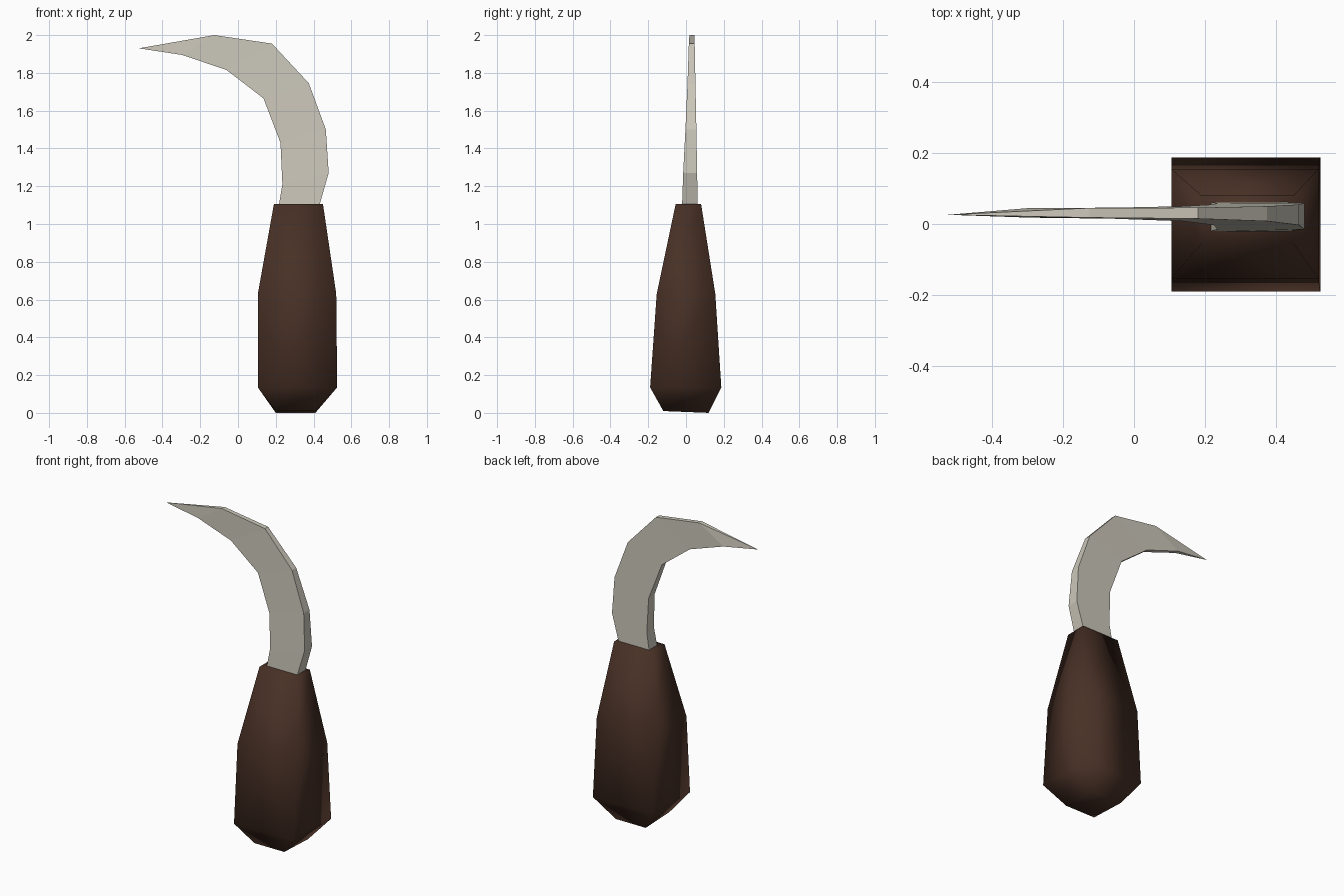
import bpy
import bmesh

cube = bpy.data.objects.get("Cube")
if cube:
    bpy.data.objects.remove(cube)


def make_material(name, rgb, roughness):
    mat = bpy.data.materials.new(name)
    mat.use_nodes = True
    mat.diffuse_color = (*rgb, 1)
    bsdf = mat.node_tree.nodes["Principled BSDF"]
    bsdf.inputs["Base Color"].default_value = (*rgb, 1)
    bsdf.inputs["Roughness"].default_value = roughness
    return mat


def loft(name, rings, mat, smooth, tip=None):
    """Skin a stack of four-cornered rings, capped or closed to a tip."""
    bm = bmesh.new()
    loops = [[bm.verts.new(p) for p in ring] for ring in rings]
    for low, high in zip(loops, loops[1:]):
        for i in range(4):
            j = (i + 1) % 4
            bm.faces.new((low[i], low[j], high[j], high[i]))
    bm.faces.new(loops[0][::-1])
    if tip:
        point = bm.verts.new(tip)
        for i in range(4):
            bm.faces.new((loops[-1][i], loops[-1][(i + 1) % 4], point))
    else:
        bm.faces.new(loops[-1])
    bmesh.ops.recalc_face_normals(bm, faces=bm.faces)
    for face in bm.faces:
        face.smooth = smooth
    mesh = bpy.data.meshes.new(name)
    bm.to_mesh(mesh)
    bm.free()
    mesh.materials.append(mat)
    obj = bpy.data.objects.new(name, mesh)
    bpy.context.collection.objects.link(obj)
    return obj


wood = make_material("dark wood", (0.065, 0.030, 0.019), 0.8)
steel = make_material("pale steel", (0.60, 0.57, 0.49), 0.5)

# Handle: z, left and right edge, front and back edge of each ring
sections = [
    (0.005, 0.20, 0.41, -0.12, 0.12),
    (0.135, 0.105, 0.525, -0.19, 0.187),
    (0.63, 0.105, 0.52, -0.155, 0.155),
    (1.105, 0.19, 0.45, -0.055, 0.08),
]
handle_rings = [
    [(x0, y0, z), (x1, y0, z), (x1, y1, z), (x0, y1, z)]
    for z, x0, x1, y0, y1 in sections
]
# The butt is cut at a very slight slant
handle_rings[0] = [(x, y, z - y * 0.04) for x, y, z in handle_rings[0]]
loft("handle", handle_rings, wood, smooth=True)

# Blade: inner edge, outer edge, front and back of each station
stations = [
    ((0.21, 1.06), (0.42, 1.06), -0.022, 0.062),
    ((0.235, 1.21), (0.48, 1.27), -0.015, 0.059),
    ((0.225, 1.43), (0.465, 1.50), -0.003, 0.055),
    ((0.135, 1.665), (0.375, 1.745), 0.008, 0.050),
    ((-0.06, 1.815), (0.18, 1.955), 0.015, 0.046),
    ((-0.295, 1.895), (-0.125, 2.0), 0.018, 0.045),
]
blade_rings = [
    [(a[0], y0, a[1]), (b[0], y0, b[1]), (b[0], y1, b[1]), (a[0], y1, a[1])]
    for a, b, y0, y1 in stations
]
loft("blade", blade_rings, steel, smooth=False, tip=(-0.525, 0.026, 1.93))
